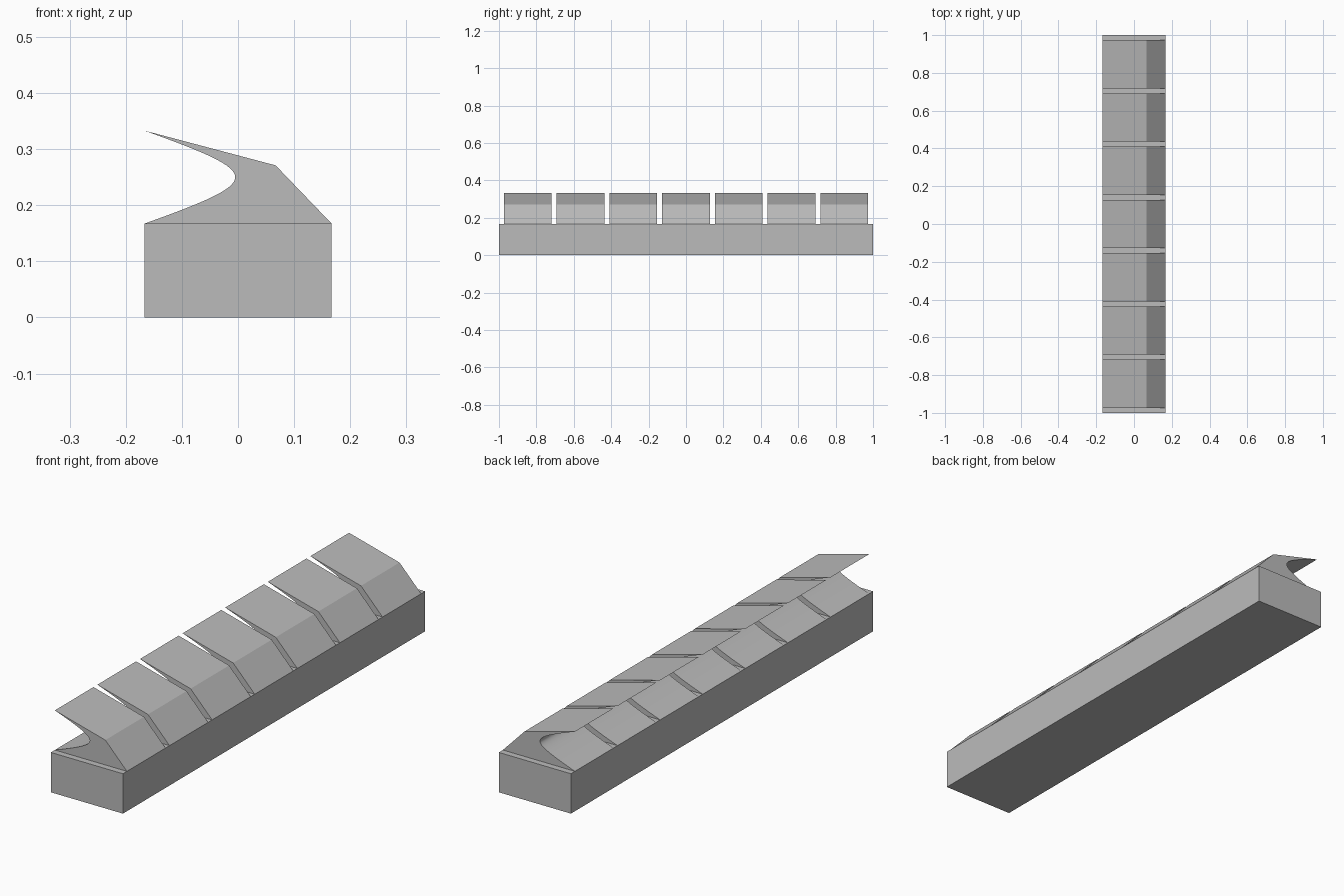
import bpy
import bmesh
from mathutils import Vector
from mathutils.geometry import interpolate_bezier

cube = bpy.data.objects.get("Cube")
if cube:
    bpy.data.objects.remove(cube, do_unlink=True)

HALF_W = 0.167
BASE_H = 0.167
TOP_H = 0.333
COUNT = 7
GAP = 0.0265
SEGMENT = (2 - GAP * (COUNT + 1)) / COUNT

grey = bpy.data.materials.new("plain grey")
grey.use_nodes = True
colour = (0.5, 0.5, 0.5, 1)
grey.diffuse_color = colour
grey.node_tree.nodes["Principled BSDF"].inputs["Base Color"].default_value = colour


def extrude_profile(name, points, y_start, length):
    """Extrude an (x, z) outline along y into a closed solid."""
    mesh = bpy.data.meshes.new(name)
    bm = bmesh.new()
    face = bm.faces.new([bm.verts.new((x, y_start, z)) for x, z in points])
    result = bmesh.ops.extrude_face_region(bm, geom=[face], use_keep_orig=True)
    moved = [v for v in result["geom"] if isinstance(v, bmesh.types.BMVert)]
    bmesh.ops.translate(bm, verts=moved, vec=(0, length, 0))
    bmesh.ops.recalc_face_normals(bm, faces=bm.faces)
    bm.to_mesh(mesh)
    bm.free()
    mesh.materials.append(grey)
    obj = bpy.data.objects.new(name, mesh)
    bpy.context.collection.objects.link(obj)
    return obj


# Rectangular base running the full length
extrude_profile("base", [(-HALF_W, 0), (HALF_W, 0), (HALF_W, BASE_H), (-HALF_W, BASE_H)], -1, 2)

# Hooked cross-section: sloping back, roof, and a scooped-out hollow
hollow = interpolate_bezier(
    Vector((-HALF_W, TOP_H, 0)), Vector((0.049, 0.255, 0)),
    Vector((0.049, 0.245, 0)), Vector((-HALF_W, BASE_H, 0)), 33)
hook = [(HALF_W, BASE_H), (0.067, 0.271)] + [(p.x, p.y) for p in hollow]

# Row of equal hooked segments with narrow gaps between them
for i in range(COUNT):
    start = -1 + GAP + i * (SEGMENT + GAP)
    segment = extrude_profile(f"hooked_segment_{i + 1}", hook, start, SEGMENT)
    bpy.ops.object.select_all(action="DESELECT")
    segment.select_set(True)
    bpy.context.view_layer.objects.active = segment
    bpy.ops.object.shade_smooth_by_angle(angle=0.4)
